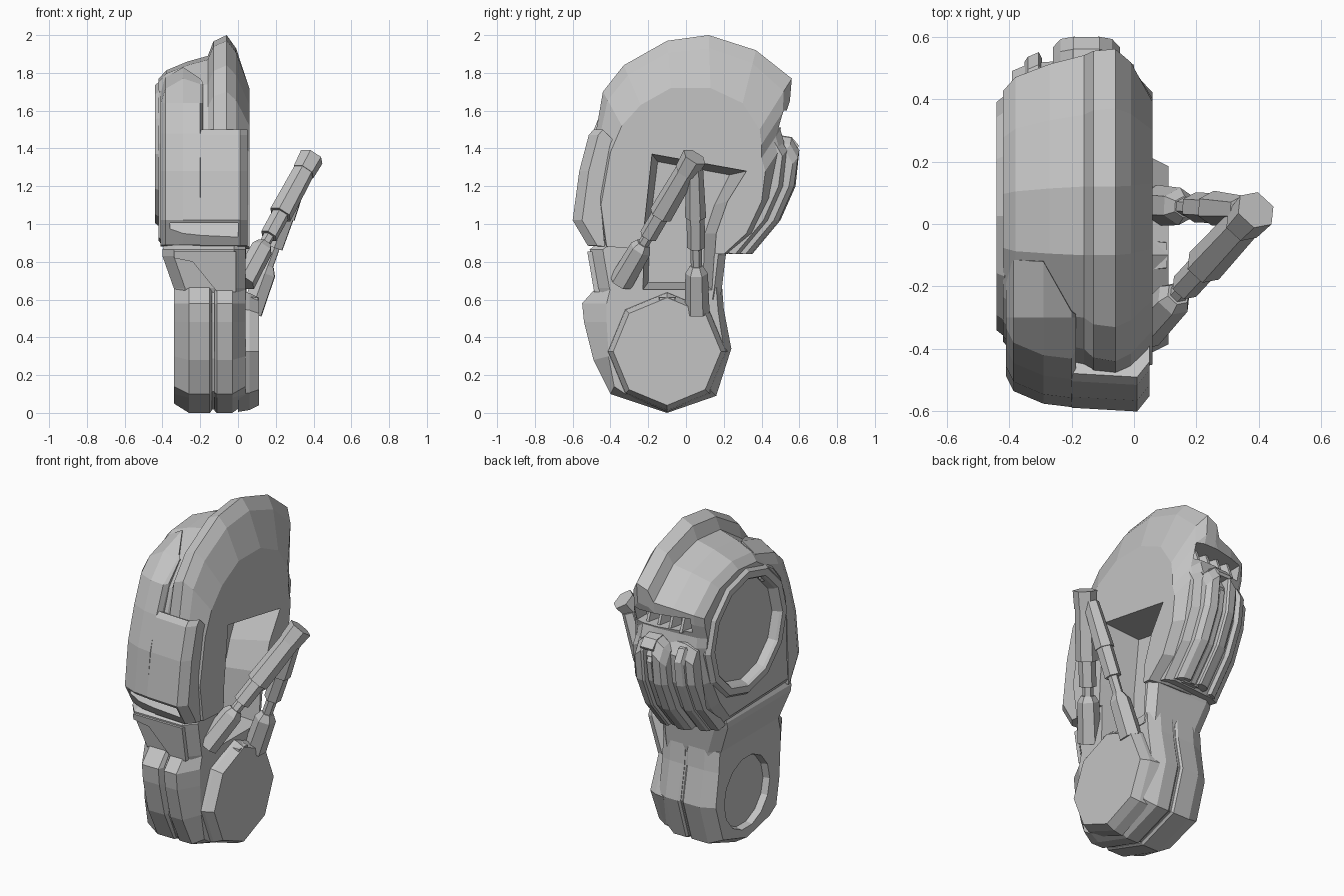
import bpy, bmesh, math
from mathutils import Vector

if "Cube" in bpy.data.objects:
    bpy.data.objects.remove(bpy.data.objects["Cube"], do_unlink=True)

GREY = bpy.data.materials.new("plain_grey")
GREY.use_nodes = True
COLOUR = (0.55, 0.55, 0.55, 1)
GREY.diffuse_color = COLOUR
GREY.node_tree.nodes["Principled BSDF"].inputs["Base Color"].default_value = COLOUR


def skin(name, rings):
    """Join equal-length rings of points into a capped solid."""
    bm = bmesh.new()
    loops = [[bm.verts.new(p) for p in ring] for ring in rings]
    n = len(loops[0])
    for a, b in zip(loops, loops[1:]):
        for i in range(n):
            j = (i + 1) % n
            bm.faces.new((a[i], a[j], b[j], b[i]))
    bm.faces.new(loops[0])
    bm.faces.new(loops[-1])
    bmesh.ops.recalc_face_normals(bm, faces=bm.faces)
    mesh = bpy.data.meshes.new(name)
    bm.to_mesh(mesh)
    bm.free()
    mesh.materials.append(GREY)
    obj = bpy.data.objects.new(name, mesh)
    bpy.context.collection.objects.link(obj)
    return obj


def at_x(x, outline):
    return [(x, y, z) for y, z in outline]


def mix(a, b, t):
    return [(p[0] + (q[0] - p[0]) * t, p[1] + (q[1] - p[1]) * t) for p, q in zip(a, b)]


def disc(radius, centre, sides):
    return [(centre[0] + radius * math.cos(math.tau * i / sides),
             centre[1] + radius * math.sin(math.tau * i / sides)) for i in range(sides)]


def prism(name, x0, x1, outline):
    return skin(name, [at_x(x0, outline), at_x(x1, outline)])


def carve(obj, *cutters):
    """Cut shapes out of a part and bake the result."""
    for c in cutters:
        c.hide_render = True
        mod = obj.modifiers.new("cut", "BOOLEAN")
        mod.object, mod.operation, mod.solver = c, "DIFFERENCE", "EXACT"
    bpy.context.view_layer.update()
    deps = bpy.context.evaluated_depsgraph_get()
    mesh = bpy.data.meshes.new_from_object(obj.evaluated_get(deps))
    obj.modifiers.clear()
    obj.data = mesh


# Upper shell: side outlines across the width, with a raised crest
crest = [(-.43, .88), (-.47, 1.1), (-.48, 1.47), (-.44, 1.7), (-.33, 1.84), (-.1, 1.97),
         (.12, 2), (.37, 1.92), (.56, 1.77), (.55, 1.65), (.5, 1.5), (.52, 1.43),
         (.46, 1.15), (.36, .95), (.22, .84)]
inner = [(-.42, .88), (-.45, 1.1), (-.4, 1.38), (-.34, 1.52), (-.24, 1.63), (-.08, 1.72),
         (.13, 1.72), (.3, 1.64), (.39, 1.5), (.4, 1.42), (.4, 1.35), (.42, 1.28),
         (.4, 1.12), (.32, .95), (.2, .84)]
dome = [(-.43, .88), (-.47, 1.1), (-.46, 1.45), (-.4, 1.62), (-.3, 1.74), (-.1, 1.87),
        (.12, 1.89), (.35, 1.83), (.54, 1.67), (.53, 1.6), (.5, 1.5), (.51, 1.43),
        (.45, 1.15), (.35, .95), (.22, .84)]
flank = mix(dome, [(0, 1.3)] * len(dome), .13)
flank[0], flank[-1] = (-.42, .88), (.2, .86)
cheek = mix(flank, [(.02, 1.37)] * len(dome), .1)
upper = skin("upper_shell", [
    at_x(.06, inner), at_x(-.01, mix(crest, inner, .25)), at_x(-.06, crest),
    at_x(-.13, mix(crest, dome, .3)), at_x(-.16, dome),
    at_x(-.27, mix(dome, flank, .4)), at_x(-.38, flank), at_x(-.42, cheek)])

# Deep side recess behind the pistons, ring seat and rear vent slot
pocket = [(-.18, 1.37), (.32, 1.28), (.22, 1.12), (.16, .95), (.14, .65), (-.23, .65), (-.22, 1.0)]
pocket_deep = [(-.15, 1.33), (.23, 1.26), (.15, 1.1), (.1, .95), (.09, .69), (-.2, .69), (-.19, 1.0)]
pocket_cut = skin("pocket_cutter", [at_x(.06 + .02, pocket), at_x(.055, pocket), at_x(-.16, pocket_deep)])
RING = (.025, 1.37)
seat_cut = prism("seat_cutter", -.5, -.365, disc(.32, RING, 12))
vent_cut = prism("vent_cutter", -.36, -.015, [(.4, 1.51), (.8, 1.51), (.8, 1.6), (.4, 1.6)])
carve(upper, pocket_cut, seat_cut, vent_cut)

# Hip joining upper and lower parts
hip_rings = []
for z, x0, y0, y1 in ((.6, -.34, -.45, .18), (.66, -.34, -.475, .19), (.83, -.4, -.505, .21),
                      (.865, -.4, -.51, .22), (.95, -.36, -.4, .2)):
    hip_rings.append([(x0, y0 + .07, z), (x0 + .06, y0, z), (-.02, y0, z), (.04, y0 + .07, z),
                      (.045, y1 - .04, z), (.0, y1, z), (x0 + .06, y1, z), (x0, y1 - .04, z)])
hip = skin("hip", hip_rings)
carve(hip, pocket_cut)

# Stepped plate on the front of the hip
panel = [(-.11, .64), (-.01, .64), (-.01, .855), (-.34, .855), (-.34, .82), (-.24, .8)]
skin("hip_plate", [[(x, y - (z - .65) * .17, z) for x, z in panel] for y in (-.44, -.488)])

# Lower leg: two bevelled halves with a groove between them
leg = [(-.46, .68), (-.55, .58), (-.54, .48), (-.49, .28), (-.4, .1), (-.34, .08),
       (-.1, 0), (.16, .09), (.24, .34), (.2, .55), (.19, .68)]
leg_in = [(-.4, .66), (-.42, .58), (-.42, .48), (-.41, .3), (-.38, .14), (-.32, .1),
          (-.1, .05), (.13, .12), (.2, .34), (.17, .54), (.16, .66)]
outer_half = skin("lower_leg_outer", [at_x(-.34, leg_in), at_x(-.26, leg),
                                      at_x(-.15, leg), at_x(-.138, mix(leg, leg_in, .25))])
inner_half = skin("lower_leg_inner", [at_x(-.125, mix(leg, leg_in, .25)), at_x(-.112, leg),
                                      at_x(-.03, leg), at_x(.04, leg_in)])
skin("leg_core", [at_x(-.2, mix(leg, leg_in, .35)), at_x(-.08, mix(leg, leg_in, .35))])
PIVOT = (-.1, .325)
hub_cut = skin("hub_cutter", [at_x(-.4, disc(.23, PIVOT, 14)), at_x(-.3, disc(.21, PIVOT, 14))])
carve(outer_half, hub_cut)
carve(inner_half, pocket_cut)
for cutter in (pocket_cut, seat_cut, vent_cut, hub_cut):
    bpy.data.objects.remove(cutter, do_unlink=True)

# Inner pivot disc with its small top tab
skin("pivot_disc", [at_x(x, disc(r, PIVOT, 8)) for x, r in ((0, .32), (.06, .31), (.11, .285))])
skin("pivot_tab", [at_x(.02, [(-.16, .5), (-.04, .5), (-.05, .62), (-.15, .62)]),
                   at_x(.105, [(-.15, .5), (-.05, .5), (-.06, .61), (-.14, .61)])])

# Large dished ring on the outer side
skin("side_ring", [at_x(x, disc(r, RING, 12)) for x, r in
                   ((-.36, .385), (-.415, .385), (-.44, .365), (-.44, .325), (-.425, .315), (-.385, .3))])

# Front armour: tall on the outer side, stepped down toward the crest
back_edge = [(-.3, 1.55), (-.38, 1.3), (-.4, .88)]


def armour_side(x, shift, tip):
    front = [(-.5, .89), (-.575, 1.02), (-.545, 1.28), (-.485, 1.48), (-.42, 1.64)]
    top = [(-.3, tip[1] - .06 if tip[0] > -.2 else 1.74), tip, (tip[0] + .01, tip[1] - .1)]
    return at_x(x, [(y + shift, z) for y, z in front] + top + back_edge)


skin("front_armour_tall", [
    armour_side(-.41, .09, (-.14, 1.71)), armour_side(-.385, .04, (-.115, 1.775)),
    armour_side(-.29, .0, (-.12, 1.83)), armour_side(-.2, -.011, (-.28, 1.77)),
    armour_side(-.185, .02, (-.29, 1.75))])
low = [(-.52, .885), (-.6, 1.02), (-.565, 1.28), (-.515, 1.47), (-.49, 1.5), (-.39, 1.45), (-.45, 1.1), (-.43, .88)]
low_in = [(y + .05, z) for y, z in low[:5]] + low[5:]
skin("front_armour_low", [at_x(-.2, [(y + .012, z) for y, z in low]), at_x(.01, low), at_x(.05, low_in)])

# Slot along the bottom of the front armour, with a rising floor
lip_cut = prism("lip_cutter", -.36, .0, [(-.8, .925), (-.55, .925), (-.5, 1.005), (-.8, 1.005)])
for part in ("front_armour_tall", "front_armour_low"):
    carve(bpy.data.objects[part], lip_cut)
bpy.data.objects.remove(lip_cut, do_unlink=True)

# Curved rear arch over a bulging base
arc = [(.5, 1.47), (.56, 1.46), (.6, 1.39), (.58, 1.2), (.5, 1.02), (.35, .84), (.25, .86)]
arc_back = [(.24, .92), (.36, 1.02), (.4, 1.2), (.43, 1.4)]


def rib(name, sections):
    """Sections give x, how far the face is sunk, and how far its top is lowered."""
    rings = []
    for x, sink, drop in sections:
        face = [(y - sink, z - (drop if i < 3 else 0)) for i, (y, z) in enumerate(arc)]
        rings.append(at_x(x, face + arc_back))
    skin(name, rings)


rib("rear_base", [(-.39, .11, .06), (-.33, .085, .02), (-.05, .065, 0), (.0, .09, .03)])
rib("rear_arch_outer", [(-.26, .035, .07), (-.235, .008, .04), (-.19, 0, 0), (-.18, .01, 0)])
rib("rear_arch_inner", [(-.125, .01, 0), (-.115, 0, 0), (-.07, .008, .04), (-.045, .035, .07)])
rib("rear_slot_bed", [(-.2, .04, .04), (-.1, .04, .04)])
rib("rear_slot_bar", [(-.168, .025, .07), (-.137, .025, .07)])
rib("rear_side_rib", [(-.35, .08, .06), (-.34, .065, .04), (-.305, .05, .04), (-.295, .07, .05)])
skin("rear_arch_top", [at_x(x, [(.45, 1.4), (.59, 1.4), (.598, 1.415), (.56, 1.46), (.5, 1.47)])
                       for x in (-.195, -.11)])

# Fins inside the rear vent
for i in range(4):
    x = -.3 + .075 * i
    skin(f"vent_fin_{i + 1}", [[(x - .028, .39, z), (x + .028, .39, z), (x + .008, y, z), (x - .008, y, z)]
                               for z, y in ((1.5, .48), (1.605, .44))])


# Pistons: stacked hexagonal sections along an axis
def piston(name, start, end, sections):
    start, end = Vector(start), Vector(end)
    turn = (end - start).to_track_quat("Z", "Y")
    for i, (t0, t1, r0, r1) in enumerate(sections):
        rings = []
        for t, r in ((t0, r0), (t1, r1)):
            rings.append([start.lerp(end, t) + turn @ Vector((x, y, 0)) for x, y in disc(r, (0, 0), 6)])
        skin(f"{name}_section_{i + 1}", rings)


piston("front_piston", (.03, -.345, .69), (.39, .045, 1.355),
       [(0, .27, .065, .06), (.27, .31, .06, .04), (.28, .4, .03, .03), (.37, .56, .048, .048),
        (.54, .9, .064, .058), (.88, 1.0, .062, .068)])
piston("rear_piston", (.07, .06, .53), (.36, .045, 1.33),
       [(0, .26, .065, .06), (.26, .31, .06, .035), (.3, .45, .03, .03), (.43, .65, .048, .048),
        (.63, .95, .056, .045)])
